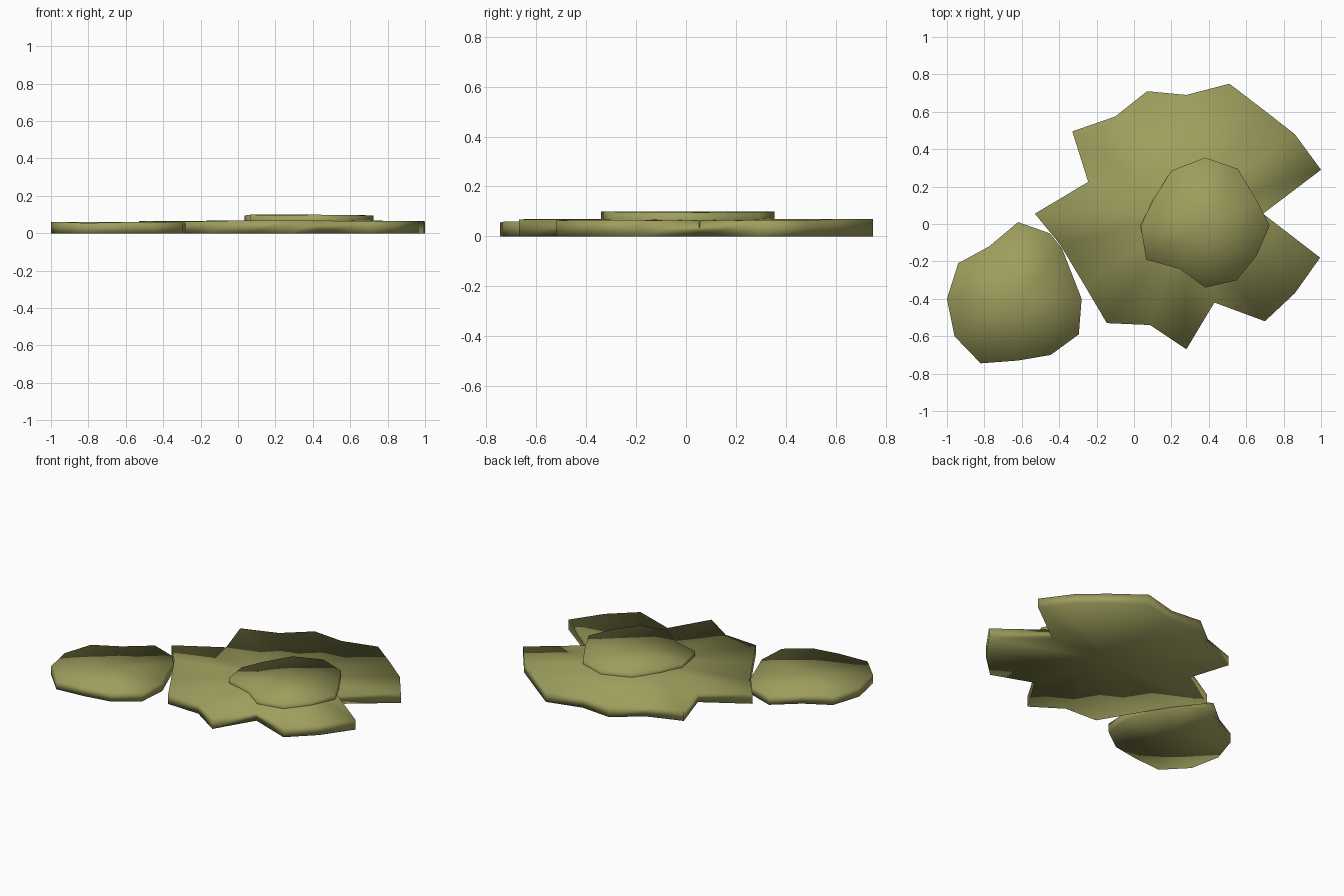
import bpy, bmesh, random

random.seed(4)

mat = bpy.data.materials.new("olive_green")
mat.diffuse_color = (0.34, 0.34, 0.11, 1)


def pad(name, outline, centre, z0, z1):
    """Closed flat slab with a slightly uneven rim and fanned caps."""
    bm = bmesh.new()
    low = [bm.verts.new((x, y, z0)) for x, y in outline]
    top = [bm.verts.new((x, y, z1 + random.uniform(-0.004, 0.004))) for x, y in outline]
    c_low = bm.verts.new((*centre, z0))
    c_top = bm.verts.new((*centre, z1 + 0.003))
    n = len(outline)
    for i in range(n):
        j = (i + 1) % n
        bm.faces.new((low[i], low[j], top[j], top[i]))
        bm.faces.new((top[i], top[j], c_top))
        bm.faces.new((low[j], low[i], c_low))
    bmesh.ops.recalc_face_normals(bm, faces=bm.faces)
    for f in bm.faces:
        f.smooth = True
    me = bpy.data.meshes.new(name)
    bm.to_mesh(me)
    bm.free()
    me.materials.append(mat)
    ob = bpy.data.objects.new(name, me)
    bpy.context.collection.objects.link(ob)
    return ob


# Large lobed pad on the ground
pad("large_pad", [
    (-0.33, 0.495), (-0.245, 0.225), (-0.53, 0.055), (-0.395, -0.11),
    (-0.26, -0.335), (-0.145, -0.53), (0.085, -0.54), (0.28, -0.67),
    (0.43, -0.42), (0.70, -0.52), (0.86, -0.37), (0.995, -0.18),
    (0.69, 0.055), (1.0, 0.29), (0.86, 0.48), (0.70, 0.605),
    (0.51, 0.75), (0.28, 0.69), (0.07, 0.71), (-0.10, 0.575)],
    (0.28, 0.06), 0, 0.066)

# Small rounded pad beside it
pad("side_pad", [
    (-0.62, 0.01), (-0.775, -0.12), (-0.94, -0.21), (-1.0, -0.40),
    (-0.96, -0.60), (-0.82, -0.745), (-0.62, -0.73), (-0.445, -0.70),
    (-0.295, -0.59), (-0.28, -0.40), (-0.385, -0.13), (-0.45, -0.05)],
    (-0.62, -0.40), 0, 0.058)

# Small rounded pad sunk into the top of the large one
pad("upper_pad", [
    (0.38, 0.355), (0.20, 0.285), (0.10, 0.125), (0.035, -0.01),
    (0.065, -0.19), (0.245, -0.24), (0.38, -0.34), (0.55, -0.30),
    (0.655, -0.17), (0.725, -0.01), (0.66, 0.12), (0.555, 0.295)],
    (0.38, 0), 0.035, 0.096)
